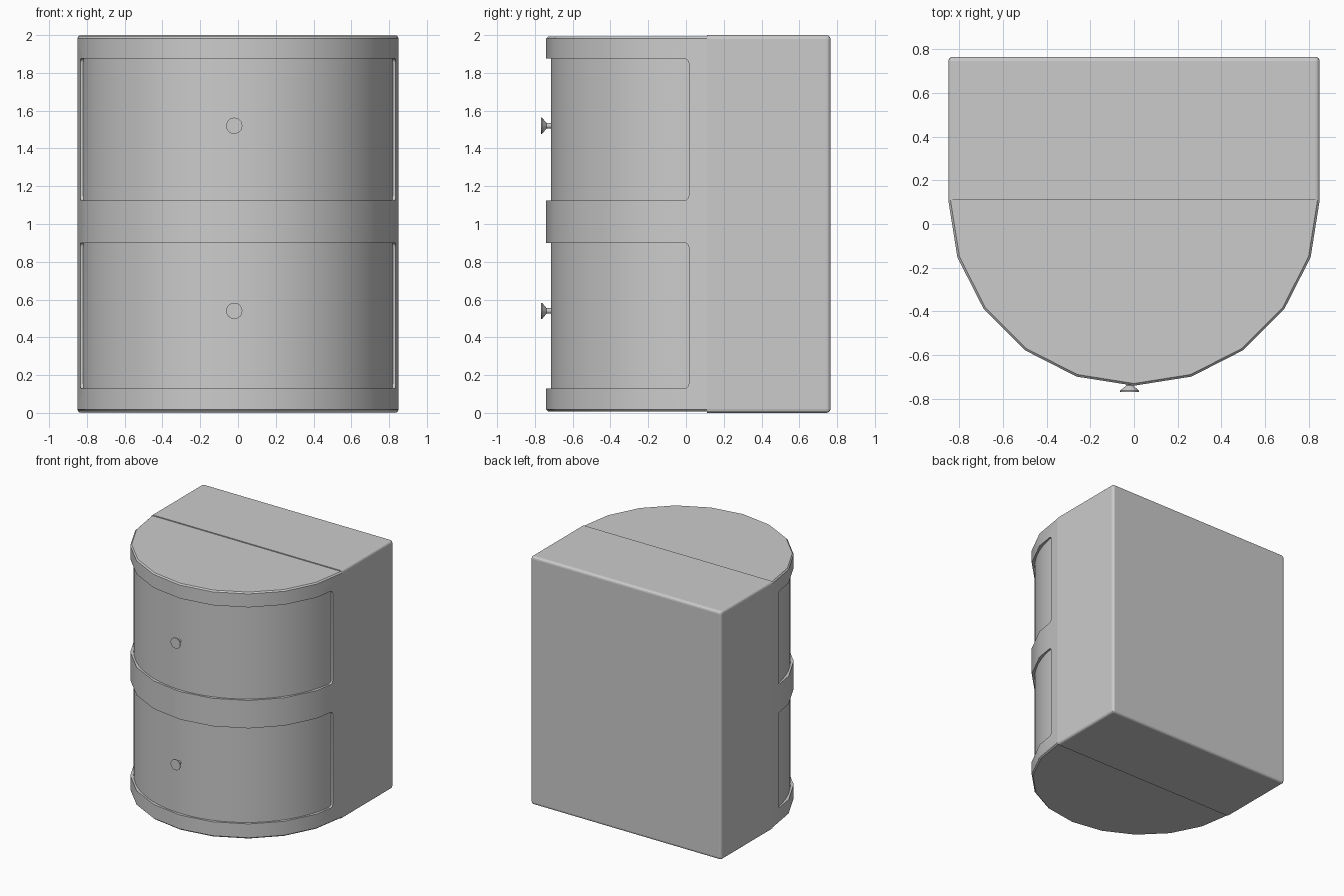
import bpy, bmesh, math
from mathutils import Matrix

if "Cube" in bpy.data.objects:
    bpy.data.objects.remove(bpy.data.objects["Cube"], do_unlink=True)

grey = bpy.data.materials.new("plain_grey")
grey.use_nodes = True
grey.diffuse_color = (0.6, 0.6, 0.6, 1)
grey.node_tree.nodes["Principled BSDF"].inputs["Base Color"].default_value = (0.6, 0.6, 0.6, 1)

SEAM = 0.12       # where the round front meets the square back
BACK = 0.765
RADIUS = 0.85
DRAWERS = {"lower": (0.13, 0.90, 0.54), "upper": (1.125, 1.875, 1.52)}


def add_object(name, bm, smooth=False):
    bmesh.ops.recalc_face_normals(bm, faces=bm.faces)
    mesh = bpy.data.meshes.new(name)
    bm.to_mesh(mesh)
    bm.free()
    mesh.materials.append(grey)
    obj = bpy.data.objects.new(name, mesh)
    bpy.context.collection.objects.link(obj)
    if smooth:
        smooth_object(obj)
    return obj


def activate(obj):
    bpy.ops.object.select_all(action='DESELECT')
    obj.select_set(True)
    bpy.context.view_layer.objects.active = obj


def smooth_object(obj):
    activate(obj)
    bpy.ops.object.shade_smooth_by_angle(angle=math.radians(30))


def prism(outline, z0, z1):
    """Extrude a flat outline upward."""
    bm = bmesh.new()
    base = bm.faces.new([bm.verts.new((x, y, z0)) for x, y in outline])
    top = bmesh.ops.extrude_face_region(bm, geom=[base])["geom"]
    bmesh.ops.translate(bm, vec=(0, 0, z1 - z0),
                        verts=[v for v in top if isinstance(v, bmesh.types.BMVert)])
    return bm


def half_disc(radius, steps):
    return [(radius * math.cos(math.pi * (1 + i / steps)),
             SEAM - 0.01 + radius * math.sin(math.pi * (1 + i / steps)))
            for i in range(steps + 1)]


def box(x0, x1, y0, y1, z0, z1):
    return prism([(x0, y0), (x1, y0), (x1, y1), (x0, y1)], z0, z1)


# Square back of the cabinet, softened everywhere but at the seam
bm = box(-RADIUS, RADIUS, SEAM - 0.01, BACK, 0, 2)
edges = [e for e in bm.edges if max(v.co.y for v in e.verts) > SEAM]
bmesh.ops.bevel(bm, geom=edges, offset=0.02, segments=3, profile=0.5, affect='EDGES')
add_object("cabinet_back", bm)

# Faceted round front with chamfered rims
bm = prism(half_disc(RADIUS, 10), 0.008, 1.993)
rims = [e for e in bm.edges if abs(e.verts[0].co.z - e.verts[1].co.z) < 0.001
        and min(v.co.y for v in e.verts) < SEAM - 0.02]
bmesh.ops.bevel(bm, geom=rims, offset=0.01, segments=1, affect='EDGES')
front = add_object("cabinet_front", bm)

for name, (z0, z1, knob_z) in DRAWERS.items():
    # Drawer opening with rounded back corners
    bm = box(-1, 1, -1, 0.015, z0, z1)
    corners = [e for e in bm.edges if all(v.co.y > 0 for v in e.verts)
               and abs(e.verts[0].co.x - e.verts[1].co.x) > 1]
    bmesh.ops.bevel(bm, geom=corners, offset=0.025, segments=4, profile=0.5, affect='EDGES')
    cutter = add_object("opening_cutter", bm)
    cutter.hide_render = True
    mod = front.modifiers.new("opening", 'BOOLEAN')
    mod.operation = 'DIFFERENCE'
    mod.solver = 'EXACT'
    mod.object = cutter
    activate(front)
    bpy.ops.object.modifier_apply(modifier=mod.name)
    bpy.data.objects.remove(cutter, do_unlink=True)

    # Curved drawer face set slightly back
    add_object(name + "_drawer", prism(half_disc(0.825, 60), z0 - 0.01, z1 + 0.01), True)

    # Flared knob on a thin stem
    bm = bmesh.new()
    for y0, y1, r0, r1 in ((-0.768, -0.762, 0.043, 0.043),
                           (-0.762, -0.738, 0.043, 0.014),
                           (-0.738, -0.700, 0.014, 0.014)):
        place = Matrix.Translation((-0.02, (y0 + y1) / 2, knob_z)) @ Matrix.Rotation(math.pi / 2, 4, 'X')
        bmesh.ops.create_cone(bm, cap_ends=True, segments=24, radius1=r1, radius2=r0,
                              depth=y1 - y0, matrix=place)
    add_object(name + "_knob", bm, True)

smooth_object(front)
